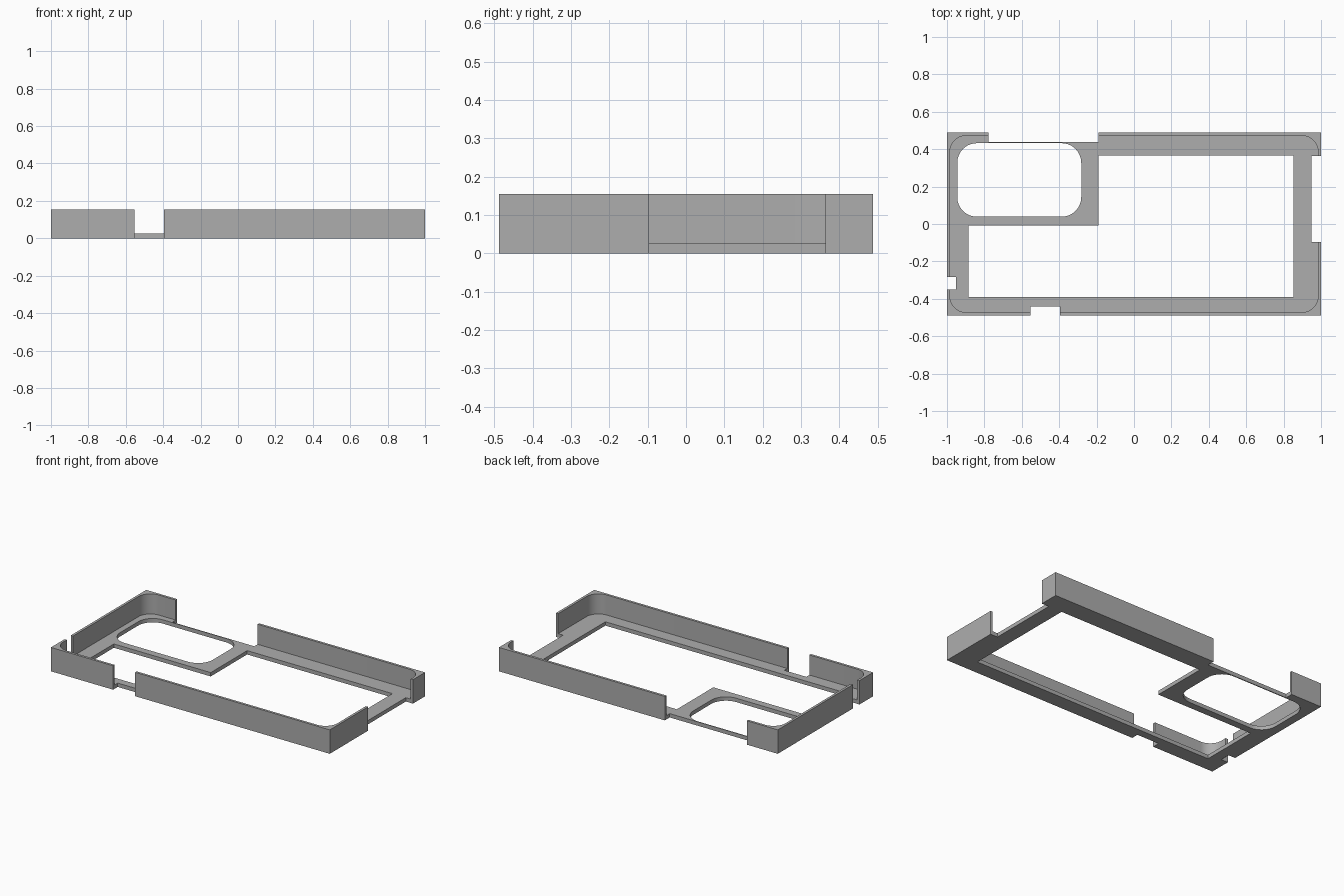
import bpy
import bmesh

cube = bpy.data.objects.get("Cube")
if cube:
    bpy.data.objects.remove(cube, do_unlink=True)

HALF_X, HALF_Y = 1.0, 0.488
HEIGHT, FLOOR = 0.155, 0.025
WALL = 0.016

grey = bpy.data.materials.new("case_grey")
grey.use_nodes = True
colour = (0.42, 0.42, 0.42, 1)
grey.diffuse_color = colour
grey.node_tree.nodes["Principled BSDF"].inputs["Base Color"].default_value = colour


def rect(x0, x1, y0, y1):
    return [(x0, y0), (x1, y0), (x1, y1), (x0, y1)]


def prism(name, outline, z0, z1, radius=0):
    """Extrude an outline upward, optionally rounding its vertical edges."""
    bm = bmesh.new()
    base = bm.faces.new([bm.verts.new((x, y, z0)) for x, y in outline])
    top = bmesh.ops.extrude_face_region(bm, geom=[base])["geom"]
    for v in top:
        if isinstance(v, bmesh.types.BMVert):
            v.co.z = z1
    if radius:
        upright = [e for e in bm.edges
                   if abs(e.verts[0].co.z - e.verts[1].co.z) > 0.001]
        bmesh.ops.bevel(bm, geom=upright, offset=radius, offset_type='OFFSET',
                        segments=12, profile=0.5, affect='EDGES')
    bmesh.ops.recalc_face_normals(bm, faces=bm.faces)
    mesh = bpy.data.meshes.new(name)
    bm.to_mesh(mesh)
    bm.free()
    mesh.materials.append(grey)
    obj = bpy.data.objects.new(name, mesh)
    bpy.context.collection.objects.link(obj)
    return obj


case = prism("phone_case", rect(-HALF_X, HALF_X, -HALF_Y, HALF_Y), 0, HEIGHT)

# Rounded tray, leaving thin walls and a floor
ix, iy = HALF_X - WALL, HALF_Y - WALL
cutters = [prism("tray_cutter", rect(-ix, ix, -iy, iy), FLOOR, 0.3, 0.085)]

# Floor opening that steps around the camera plate, and the camera window
opening = [(-0.885, -0.391), (0.852, -0.391), (0.852, 0.365),
           (-0.19, 0.365), (-0.19, -0.008), (-0.885, -0.008)]
cutters.append(prism("opening_cutter", opening, -0.1, 0.3))
cutters.append(prism("camera_cutter", rect(-0.945, -0.282, 0.039, 0.432),
                     -0.1, 0.3, 0.105))

# Notches through the walls for buttons and ports
notches = {
    "back_notch": rect(-0.778, -0.19, 0.438, 0.6),
    "front_notch": rect(-0.554, -0.396, -0.6, -0.441),
    "right_notch": rect(-1.1, -0.951, -0.349, -0.284),
    "left_notch": rect(0.949, 1.1, -0.096, 0.364),
}
for name, outline in notches.items():
    cutters.append(prism(name, outline, -0.1, 0.3))

# Carve the case and discard the cutters
bpy.context.view_layer.objects.active = case
for cutter in cutters:
    cutter.hide_render = True
    mod = case.modifiers.new(cutter.name, 'BOOLEAN')
    mod.operation = 'DIFFERENCE'
    mod.solver = 'EXACT'
    mod.object = cutter
    bpy.ops.object.modifier_apply(modifier=mod.name)
for cutter in cutters:
    bpy.data.objects.remove(cutter, do_unlink=True)

bpy.ops.object.select_all(action='DESELECT')
case.select_set(True)
bpy.ops.object.shade_smooth_by_angle(angle=0.5)
